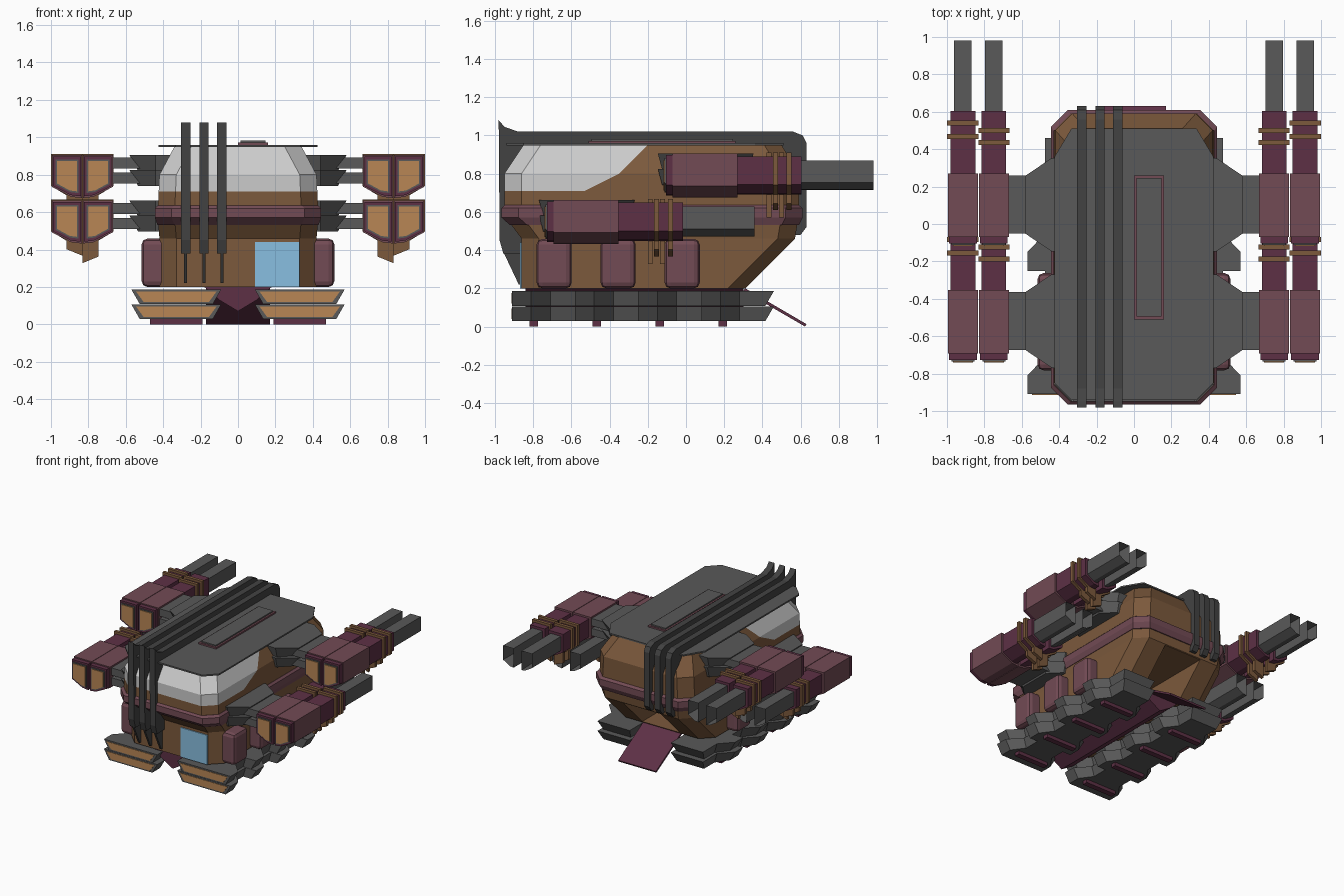
import bpy, bmesh
from mathutils import Vector

if "Cube" in bpy.data.objects:
    bpy.data.objects.remove(bpy.data.objects["Cube"])


def mat(name, r, g, b):
    m = bpy.data.materials.new(name)
    m.diffuse_color = (r, g, b, 1)
    m.use_nodes = True
    m.node_tree.nodes["Principled BSDF"].inputs["Base Color"].default_value = m.diffuse_color
    return m


BROWN = mat("brown", .20, .10, .045)
TAN = mat("tan", .48, .24, .09)
ROSE = mat("rose", .17, .07, .09)
PLUM = mat("plum", .11, .03, .06)
DARK = mat("dark_grey", .10, .10, .10)
FIN = mat("fin_grey", .055, .055, .055)
GLASS = mat("blue_glass", .25, .52, .75)
PALE = mat("pale_grey", .55, .55, .55)


def finish(name, bm, *mats):
    bmesh.ops.recalc_face_normals(bm, faces=bm.faces)
    me = bpy.data.meshes.new(name)
    bm.to_mesh(me)
    bm.free()
    for m in mats:
        me.materials.append(m)
    ob = bpy.data.objects.new(name, me)
    bpy.context.collection.objects.link(ob)
    return ob


def loft_bm(rings):
    bm = bmesh.new()
    vs = [[bm.verts.new(p) for p in r] for r in rings]
    n = len(vs[0])
    for a, b in zip(vs, vs[1:]):
        for i in range(n):
            j = (i + 1) % n
            bm.faces.new((a[i], a[j], b[j], b[i]))
    bm.faces.new(vs[0])
    bm.faces.new(vs[-1])
    return bm


def loft(name, rings, m):
    return finish(name, loft_bm(rings), m)


def prism_y(name, pts, y0, y1, m):
    return loft(name, [[(x, y, z) for x, z in pts] for y in (y0, y1)], m)


def prism_x(name, pts, x0, x1, m):
    return loft(name, [[(x, y, z) for y, z in pts] for x in (x0, x1)], m)


def box(name, x0, x1, y0, y1, z0, z1, m, bevel=0):
    ob = prism_y(name, [(x0, z0), (x1, z0), (x1, z1), (x0, z1)], y0, y1, m)
    if bevel:
        b = ob.modifiers.new("bevel", 'BEVEL')
        b.width, b.segments = bevel, 2
    return ob


def octagon(z, w, y0, y1, c=.09, c2=None):
    d = c2 or c
    return [(-w + c, y0, z), (w - c, y0, z), (w, y0 + c, z), (w, y1 - d, z),
            (w - c, y1, z), (-w + c, y1, z), (-w, y1 - d, z), (-w, y0 + c, z)]


# Hull, with the windscreen cut into its surface
bm = loft_bm([octagon(.2, .42, -.86, .31), octagon(.46, .42, -.86, .57),
              octagon(.58, .43, -.95, .59), octagon(.8, .42, -.95, .59),
              octagon(.95, .34, -.85, .5)])
for co, no in (((0, 0, .71), (0, 0, 1)), ((0, -.53, .71), (0, -.09, .18)),
               ((0, -.35, .8), (0, -.15, .15))):
    bmesh.ops.bisect_plane(bm, geom=bm.verts[:] + bm.edges[:] + bm.faces[:],
                           plane_co=co, plane_no=Vector(no).normalized())
for f in bm.faces:
    c = f.calc_center_median()
    edge = -.53 + (c.z - .71) * 2 if c.z < .8 else -.35 + (c.z - .8)
    if .71 < c.z < .949 and c.y < edge:
        f.material_index = 1
hull = finish("hull", bm, BROWN, PALE)

# Rear doorway and lowered ramp
cutter = box("doorway_cutter", -.17, .17, -.6, .8, .21, .455, BROWN)
cutter.hide_render = True
cutter.hide_set(True)
cut = hull.modifiers.new("doorway", 'BOOLEAN')
cut.object, cut.operation, cut.solver = cutter, 'DIFFERENCE', 'EXACT'
bpy.context.view_layer.objects.active = hull
bpy.ops.object.modifier_apply(modifier="doorway")
bpy.data.objects.remove(cutter)
prism_x("ramp", [(.31, .2), (.63, .013), (.623, 0), (.30, .187)], -.17, .17, PLUM)

# Belt, roof, hatch and front window
loft("belt", [octagon(.53, .43, -.92, .59), octagon(.57, .445, -.965, .61),
              octagon(.62, .445, -.965, .61), octagon(.635, .43, -.95, .59)], ROSE)
loft("roof", [octagon(z, .425, -.94, .51, .09, .15) for z in (.948, .96)], DARK)
box("hatch_rim", 0, .16, -.51, .26, .955, .972, ROSE)
box("hatch_lid", .014, .146, -.495, .245, .955, .982, DARK)
box("front_window", .09, .33, -.868, -.85, .2, .44, GLASS)

# Three fins wrapped over the hull
wrap = [(-.98, 1.08), (-.95, 1.045), (-.88, 1.02), (.56, 1.02), (.61, 1.0),
        (.63, .96), (.63, .52), (.6, .48), (.56, .48), (.56, .84), (.48, .94),
        (-.84, .94), (-.93, .8), (-.93, .58), (-.85, .46), (-.85, .38), (-.955, .38), (-.975, .45)]
for i, x in enumerate((-.28, -.182, -.086)):
    prism_x(f"fin_{i}", wrap, x - .025, x + .025, FIN)
    prism_x(f"fin_tip_{i}", [(-.96, .4), (-.85, .4), (-.85, .22), (-.875, .22)],
            x - .008, x + .008, FIN)

# Chassis keel between the tracks
prism_y("keel", [(-.18, .2), (.18, .2), (.1, .13), (0, .07), (-.1, .13)], -.84, .3, PLUM)


def shield(s, kx=1, kz=1):
    """Barrel section beside the gun centre line, scaled about its middle."""
    pts = [(.002, .905), (.163, .905), (.163, .735), (.06, .682), (.002, .675)]
    return [(s * (.083 + (u - .083) * kx), .795 + (z - .795) * kz) for u, z in pts]


def gun(tag, cx, dy, dz, side):
    for s in (-1, 1):
        def part(name, kx, kz, y0, y1, m):
            pts = [(cx + x, z + dz) for x, z in shield(s, kx, kz)]
            return prism_y(f"{tag}_{name}_{s}", pts, y0 + dy, y1 + dy, m)
        part("body", 1, 1, -.07, .27, ROSE)
        part("front_frame", .92, .92, -.105, -.07, PLUM)
        part("lamp_rim", .76, .78, -.112, -.1, DARK)
        part("lamp", .66, .7, -.118, -.11, TAN)
        part("sleeve", .82, .87, .26, .605, PLUM)
        # hollow muzzle
        ob = part("barrel", .58, .68, .59, .98, DARK)
        bm = bmesh.new()
        bm.from_mesh(ob.data)
        bm.faces.ensure_lookup_table()
        end = max(bm.faces, key=lambda f: f.calc_center_median().y)
        bmesh.ops.inset_region(bm, faces=[end], thickness=.016)
        bmesh.ops.translate(bm, verts=end.verts, vec=(0, -.15, 0))
        bm.to_mesh(ob.data)
        bm.free()
        # clamps with hanging tails
        outer = s == side
        low = .61 if outer else .57
        ring = [(0, .91), (.167, .91), (.167, .74), (.085, .69), (.085, low + .035), (0, low)]
        for k, y in enumerate((.467, .54) if outer else (.435, .5)):
            prism_y(f"{tag}_clamp_{s}_{k}", [(cx + s * u, z + dz) for u, z in ring],
                    y + dy - .013, y + dy + .013, BROWN)


for side, word in ((-1, "left"), (1, "right")):
    # Guns and their two-layer arms
    for tag, dy, dz in (("upper", 0, 0), ("lower", -.622, -.243)):
        gun(f"{word}_{tag}_gun", side * .832, dy, dz, side)
        cy = .103 + dy
        for k, z in enumerate((.82, .74)):
            rings = []
            for h, cutback in ((0, .045), (.085, 0)):
                a, b = .25 - cutback * .5, .155 - cutback * .5
                rings.append([(side * x, cy + y, z + h + dz) for x, y in
                              ((.33, -a), (.44, -a), (.58 - cutback, -b),
                               (.58 - cutback, b), (.44, a), (.33, a))])
            loft(f"{word}_{tag}_arm_{k}", rings, DARK)
            box(f"{word}_{tag}_arm_link_{k}", *sorted((side * .5, side * .69)),
                cy - .155, cy + .155, z + dz + .012, z + dz + .072, DARK)

    # Side pods
    for k, y in enumerate((-.69, -.355, -.02)):
        box(f"{word}_pod_{k}", *sorted((side * .36, side * .515)),
            y - .092, y + .092, .2, .458, ROSE, .03)

    # Tracks: overlapping arrow-shaped links in two tiers, with tread pads
    cx = side * .33
    for i in range(4):
        y0 = -.91 + .33 * i
        for k, z in enumerate((.108, .028)):
            rings = []
            for h, c in ((0, .045), (.078, 0)):
                w, n = .24 - c, .145 - c * .5
                rings.append([(cx + a, y0 + b, z + h) for a, b in
                              ((-w, 0), (w, 0), (w, .1), (n, .2), (n, .38 - c),
                               (-n, .38 - c), (-n, .2), (-w, .1))])
            loft(f"{word}_track_{i}_{k}", rings, DARK)
            if i == 0:
                face = [(-.175, .012), (.175, .012), (.215, .067), (-.215, .067)]
                prism_y(f"{word}_track_lamp_{k}", [(cx + x, z + h) for x, h in face],
                        -.914, -.9, TAN)
        box(f"{word}_tread_{i}", cx - .14, cx + .14, y0 + .09, y0 + .135, 0, .04, PLUM)
